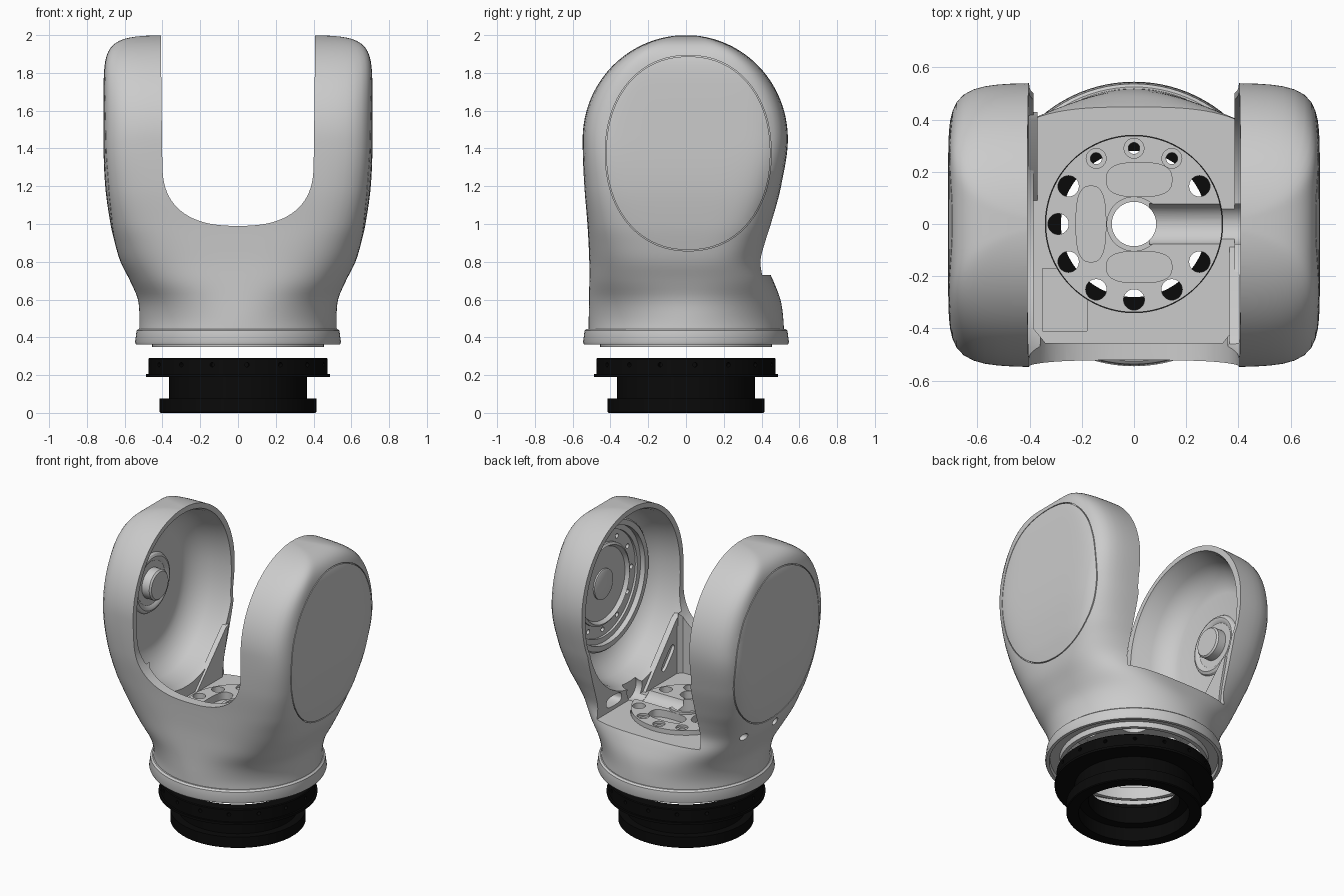
import bpy, bmesh
from math import sin, cos, pi, radians
from mathutils import Matrix, Vector

if "Cube" in bpy.data.objects:
    bpy.data.objects.remove(bpy.data.objects["Cube"])

TO_X = Matrix(((0, 0, 1), (1, 0, 0), (0, 1, 0))).to_4x4()   # lathe axis z -> x


def loft(bm, rings, closed=False, m=Matrix()):
    """Skin a list of equal-length rings; cap the ends or close the loop."""
    vs = [[bm.verts.new(m @ Vector(p)) for p in r] for r in rings]
    n = len(vs[0])
    for a, b in zip(vs, vs[1:] + (vs[:1] if closed else [])):
        for i in range(n):
            bm.faces.new((a[i], a[(i + 1) % n], b[(i + 1) % n], b[i]))
    if not closed:
        bm.faces.new(vs[0])
        bm.faces.new(vs[-1])


def lathe(bm, profile, closed=False, m=Matrix(), seg=96):
    loft(bm, [[(r * cos(2 * pi * i / seg), r * sin(2 * pi * i / seg), h) for i in range(seg)]
              for r, h in profile], closed, m)


def prism(bm, pts, lo, hi, axis='z'):
    """Extrude a 2D outline along an axis."""
    f = {'z': lambda a, b, h: (a, b, h), 'y': lambda a, b, h: (a, h, b),
         'x': lambda a, b, h: (h, a, b)}[axis]
    loft(bm, [[f(a, b, h) for a, b in pts] for h in (lo, hi)])


def box(x0, x1, y0, y1):
    return [(x0, y0), (x1, y0), (x1, y1), (x0, y1)]


def oval(cx, cy, a, b, n=2.0, seg=64, b2=None):
    """Superellipse outline; b2 is the half size on the negative side."""
    out = []
    for i in range(seg):
        c, s = cos(2 * pi * i / seg), sin(2 * pi * i / seg)
        r = (abs(c) ** n + abs(s) ** n) ** (-1 / n)
        out.append((cx + a * r * c, cy + (b if s > 0 or b2 is None else b2) * r * s))
    return out


def make(name, build):
    bm = bmesh.new()
    build(bm)
    bmesh.ops.recalc_face_normals(bm, faces=bm.faces)
    me = bpy.data.meshes.new(name)
    bm.to_mesh(me)
    bm.free()
    ob = bpy.data.objects.new(name, me)
    bpy.context.collection.objects.link(ob)
    return ob


def cut(ob, build):
    cutter = make("cutter", build)
    cutter.hide_render = True
    mod = ob.modifiers.new("cut", 'BOOLEAN')
    mod.operation, mod.solver, mod.object = 'DIFFERENCE', 'EXACT', cutter
    dg = bpy.context.evaluated_depsgraph_get()
    me = bpy.data.meshes.new_from_object(ob.evaluated_get(dg))
    ob.modifiers.clear()
    ob.data = me
    bpy.data.objects.remove(cutter)


# Outer shell sections: z, half width, front, back, squareness
KEYS = [(.39, .525, .515, .52, 2), (.50, .522, .515, .515, 2), (.60, .53, .513, .50, 2.3),
        (.70, .572, .512, .462, 2.9), (.80, .622, .512, .42, 3.4), (.90, .652, .516, .43, 4.1),
        (1.0, .675, .522, .455, 5), (1.2, .703, .54, .505, 6.5), (1.45, .712, .548, .54, 8)]


def section(z):
    if z >= 1.45:
        s = min((z - 1.45) / .55, .9995)
        c = (1 - s * s) ** .5
        return .712 * (1 - s ** 8) ** (1 / 8), .548 * c, .54 * c, 8
    i = max(k for k in range(len(KEYS) - 1) if KEYS[k][0] <= z + 1e-9)
    a, b = KEYS[i], KEYS[i + 1]
    h = b[0] - a[0]
    t = (z - a[0]) / h

    def slope(k, j):
        if k == len(KEYS) - 1:
            return 0
        p, q = KEYS[max(k - 1, 0)], KEYS[k + 1]
        return (q[j] - p[j]) / (q[0] - p[0])
    return [(1 + 2 * t) * (1 - t) ** 2 * a[j] + t * (1 - t) ** 2 * h * slope(i, j)
            + t * t * (3 - 2 * t) * b[j] + t * t * (t - 1) * h * slope(i + 1, j) for j in range(1, 5)]


def shell(bm):
    zs = [.39 + 1.06 * i / 44 for i in range(44)]
    zs += [1.45 + .55 * sin(radians(88.2) * i / 40) for i in range(41)]
    rings = []
    for z in zs:
        w, f, b, n = section(z)
        rings.append([(x, y, z) for x, y in oval(0, 0, w, b, n, 128, f)])
    loft(bm, rings)


def surface_x(y, z):
    w, f, b, n = section(z)
    return w * (1 - min(abs(y) / (b if y > 0 else f), .999) ** n) ** (1 / n)


fork = make("fork_body", shell)

# U opening between the arms
u = [p for p in oval(0, 1.32, .40, .33, 2.5, 96) if p[1] < 1.319]
cut(fork, lambda bm: prism(bm, u + [(.402, 1.4), (.41, 2.1), (-.41, 2.1), (-.402, 1.4)], -.8, .8, 'y'))
# Well behind the front wall, open to the back
cut(fork, lambda bm: prism(bm, [(-.385, .8), (-.385, -.40), (-.34, -.455), (.34, -.455),
                                (.385, -.40), (.385, .8)], .73, 1.25))


# Hollow cups in both arms
def cups(bm):
    for s in (-1, 1):
        loft(bm, [[(s * x, y, z) for y, z in oval(-.005, 1.41, .485 * k, .53 * k, 2.1, 96, .58 * k)]
                  for x, k in ((.36, 1.055), (.41, 1.045), (.43, 1.02), (.53, .98), (.59, .91),
                               (.625, .83), (.645, .76), (.655, .69))])


cut(fork, cups)
# Underside hollow, disc seat, front pocket and cable trough
cut(fork, lambda bm: lathe(bm, [(.44, .3), (.44, .58), (.40, .62)]))
cut(fork, lambda bm: lathe(bm, [(.34, .5), (.34, .85)]))
cut(fork, lambda bm: prism(bm, box(-.35, -.18, -.41, -.17), .67, .85))


def trough(bm):
    lathe(bm, [(.08, .06), (.08, .43)], m=Matrix.Translation((0, 0, .785)) @ TO_X, seg=48)


cut(fork, trough)


# Seam line around each side cover
def seams(bm):
    for s in (-1, 1):
        rings = []
        for k, d in ((.994, -.012), (1.005, -.012), (1.005, .02), (.994, .02)):
            rings.append([(s * (surface_x(y, z) + d), y, z)
                          for y, z in oval(.012, 1.375, .437 * k, .515 * k, 2.15, 120)])
        loft(bm, rings, closed=True)


cut(fork, seams)


# Screw holes low on the left side, and a rounded pocket inside the right arm
def side_holes(bm):
    for y in (-.06, .235):
        lathe(bm, [(.026, -.75), (.026, -.52)], m=Matrix.Translation((0, y, .81)) @ TO_X, seg=24)
    prism(bm, oval(.22, .79, .08, .035, 3), .36, .5, 'x')


cut(fork, side_holes)

# Bottom flange with a recess underneath
flange = make("bottom_flange", lambda bm: lathe(bm, [
    (.43, .43), (.43, .35), (.455, .35), (.458, .385), (.515, .385), (.52, .362), (.54, .362), (.545, .375),
    (.537, .435), (.525, .445), (.50, .445)], True))

# Floor disc with bolt circle, kidney recesses and centre bore
disc = make("floor_disc", lambda bm: lathe(bm, [
    (.085, .62), (.338, .62), (.338, .76), (.105, .76), (.105, .775), (.085, .775)], True))


def bolt_circle(bm):
    for k in range(1, 12):
        r = .022 if k in (2, 3, 4) else .04
        p = Matrix.Translation((.29 * cos(k * pi / 6), .29 * sin(k * pi / 6), 0))
        lathe(bm, [(r, .5), (r, .9)], m=p, seg=32)


def recesses(bm):
    for k in (2, 3, 4):
        p = Matrix.Translation((.29 * cos(k * pi / 6), .29 * sin(k * pi / 6), 0))
        lathe(bm, [(.038, .745), (.038, .9)], m=p, seg=32)
    for cx, cy, a, b in ((.02, .17, .125, .065), (-.165, 0, .057, .145), (.02, -.165, .125, .06)):
        prism(bm, oval(cx, cy, a, b, 2.8), .71, .9)


for c in (bolt_circle, recesses, trough):
    cut(disc, c)

# Corner webs: right front (slotted) and left back
web_r = make("right_web", lambda bm: prism(bm, [(-.43, .72), (-.46, 1.12), (-.42, 1.10), (-.08, .72)], .365, .405, 'x'))
slot = Matrix.Translation((0, -.33, .87)) @ Matrix.Rotation(radians(-48), 4, 'X')
cut(web_r, lambda bm: loft(bm, [[(x, y, z) for y, z in oval(0, 0, .09, .026, 3.5)] for x in (.3, .45)], m=slot))
web_l = make("left_web", lambda bm: prism(bm, [
    (.36, .72), (.38, .86), (.43, 1.06), (.40, 1.05), (.08, .72)], -.405, -.37, 'x'))

# Bearing fittings inside the arms
pivot = Matrix.Translation((0, 0, 1.43)) @ TO_X
mirror = Matrix.Scale(-1, 4, (1, 0, 0))
hub = make("left_hub", lambda bm: lathe(bm, [
    (.20, .66), (.19, .642), (.175, .634), (.16, .636), (.145, .648), (.10, .65),
    (.10, .595), (.09, .585)], m=mirror @ pivot))
drive = make("right_drive", lambda bm: lathe(bm, [
    (.43, .67), (.43, .585), (.42, .575), (.385, .575), (.385, .61), (.35, .61), (.35, .625),
    (.27, .625), (.27, .61), (.255, .60), (.24, .625), (.10, .625), (.10, .615), (.09, .61)], m=pivot))


def drive_bolts(bm):
    for k in range(12):
        p = Matrix.Translation((0, .308 * cos(k * pi / 6), .308 * sin(k * pi / 6)))
        lathe(bm, [(.016, .60), (.016, .66)], m=p @ pivot, seg=16)


cut(drive, drive_bolts)

# Black mounting ring below the body
ring = make("mounting_ring", lambda bm: lathe(bm, [
    (.34, 0), (.41, 0), (.415, .005), (.415, .075), (.365, .075), (.365, .19), (.487, .19), (.487, .206),
    (.475, .206), (.475, .285), (.47, .29), (.40, .29), (.40, .20), (.28, .20), (.28, .09), (.34, .09)], True))


def ring_holes(bm):
    for k in range(16):
        m = Matrix.Rotation(k * pi / 8 + .1, 4, 'Z') @ Matrix.Translation((0, 0, .255)) @ TO_X
        lathe(bm, [(.012, .44), (.012, .52)], m=m, seg=12)


cut(ring, ring_holes)
black = bpy.data.materials.new("black")
black.diffuse_color = (.003, .003, .003, 1)
black.use_nodes = True
black.node_tree.nodes["Principled BSDF"].inputs["Base Color"].default_value = black.diffuse_color
ring.data.materials.clear()
ring.data.materials.append(black)

# Smooth shading with sharp edges kept
for ob in bpy.context.collection.objects:
    ob.select_set(True)
    bpy.context.view_layer.objects.active = ob
bpy.ops.object.shade_smooth_by_angle(angle=radians(32))
